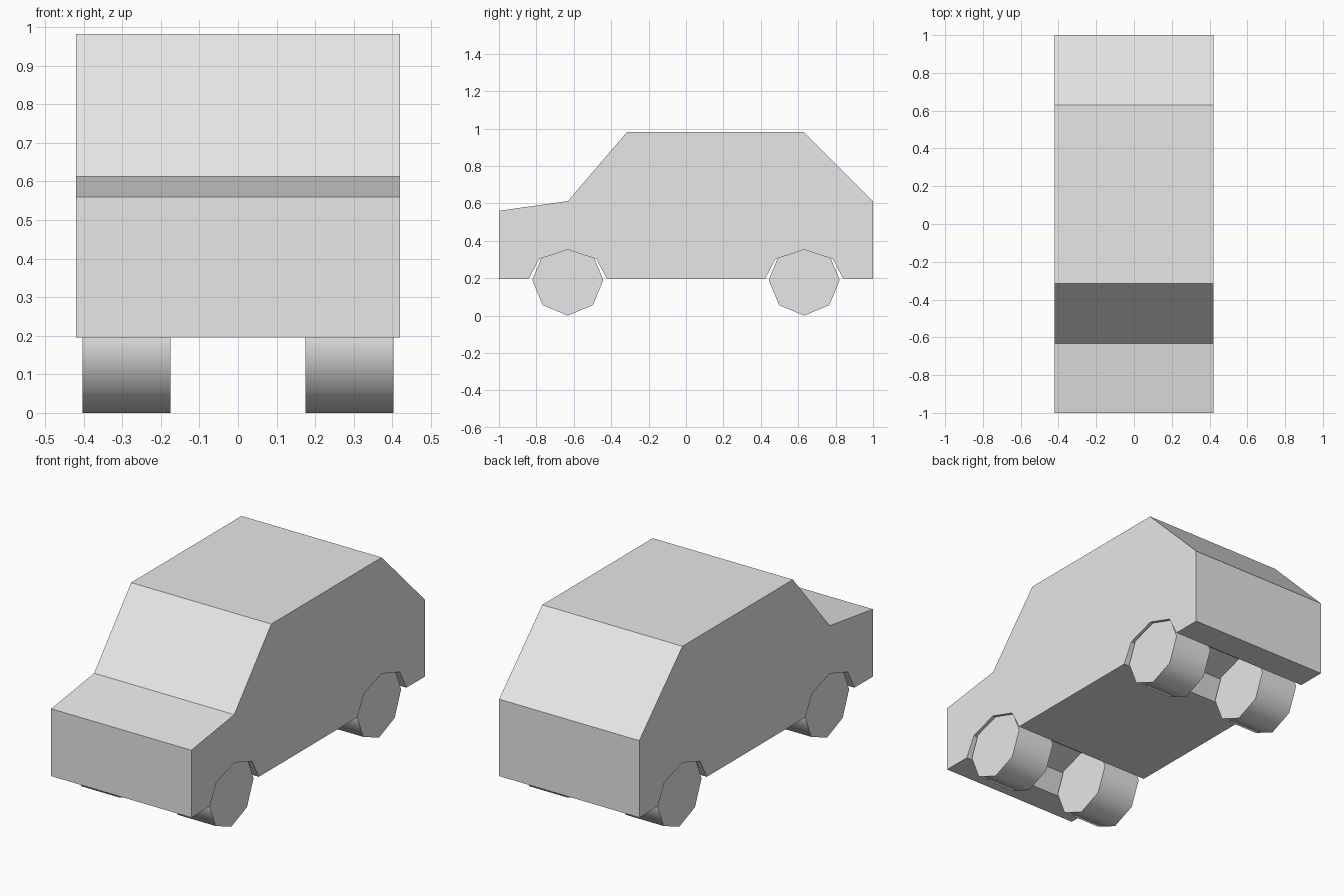
import bpy
import bmesh
import math

if "Cube" in bpy.data.objects:
    bpy.data.objects.remove(bpy.data.objects["Cube"], do_unlink=True)

# Single plain grey paint
grey = bpy.data.materials.new("light_grey")
grey.use_nodes = True
colour = (0.8, 0.8, 0.8, 1)
grey.diffuse_color = colour
grey.node_tree.nodes["Principled BSDF"].inputs["Base Color"].default_value = colour

HALF_WIDTH = 0.42
FLOOR = 0.195
AXLE = 0.632
WHEEL_RADIUS = 0.19


def add_object(name, bm):
    bmesh.ops.recalc_face_normals(bm, faces=bm.faces)
    mesh = bpy.data.meshes.new(name)
    bm.to_mesh(mesh)
    bm.free()
    mesh.materials.append(grey)
    obj = bpy.data.objects.new(name, mesh)
    bpy.context.collection.objects.link(obj)
    return obj


def arch(y):
    """Wheel arch outline, from front to back."""
    half = [(-0.21, FLOOR), (-0.153, 0.302)]
    points = half + [(0, 0.352)] + [(-dy, z) for dy, z in reversed(half)]
    return [(y + dy, z) for dy, z in points]


# Body: side profile with both arches, extruded across the full width
profile = [(-1, FLOOR)] + arch(-AXLE) + arch(AXLE) + [
    (1, FLOOR), (1, 0.612), (0.63, 0.982), (-0.315, 0.982),
    (-0.632, 0.612), (-1, 0.56)]
bm = bmesh.new()
side = bm.faces.new([bm.verts.new((-HALF_WIDTH, y, z)) for y, z in profile])
swept = bmesh.ops.extrude_face_region(bm, geom=[side])["geom"]
bmesh.ops.translate(bm, vec=(2 * HALF_WIDTH, 0, 0),
                    verts=[v for v in swept if isinstance(v, bmesh.types.BMVert)])
add_object("body", bm)


# Wheels: eight-sided drums with smooth treads and flat ends
def add_wheel(name, x, y):
    bpy.ops.mesh.primitive_cylinder_add(
        vertices=8, radius=WHEEL_RADIUS, depth=0.227,
        location=(x, y, WHEEL_RADIUS), rotation=(0, math.pi / 2, 0))
    wheel = bpy.context.object
    wheel.name = name
    wheel.data.materials.append(grey)
    bpy.ops.object.shade_smooth_by_angle(angle=math.radians(60))


for end, y in (("front", -AXLE), ("back", AXLE)):
    for hand, sign in (("left", 1), ("right", -1)):
        add_wheel(f"{end}_{hand}_wheel", sign * 0.289, y)
